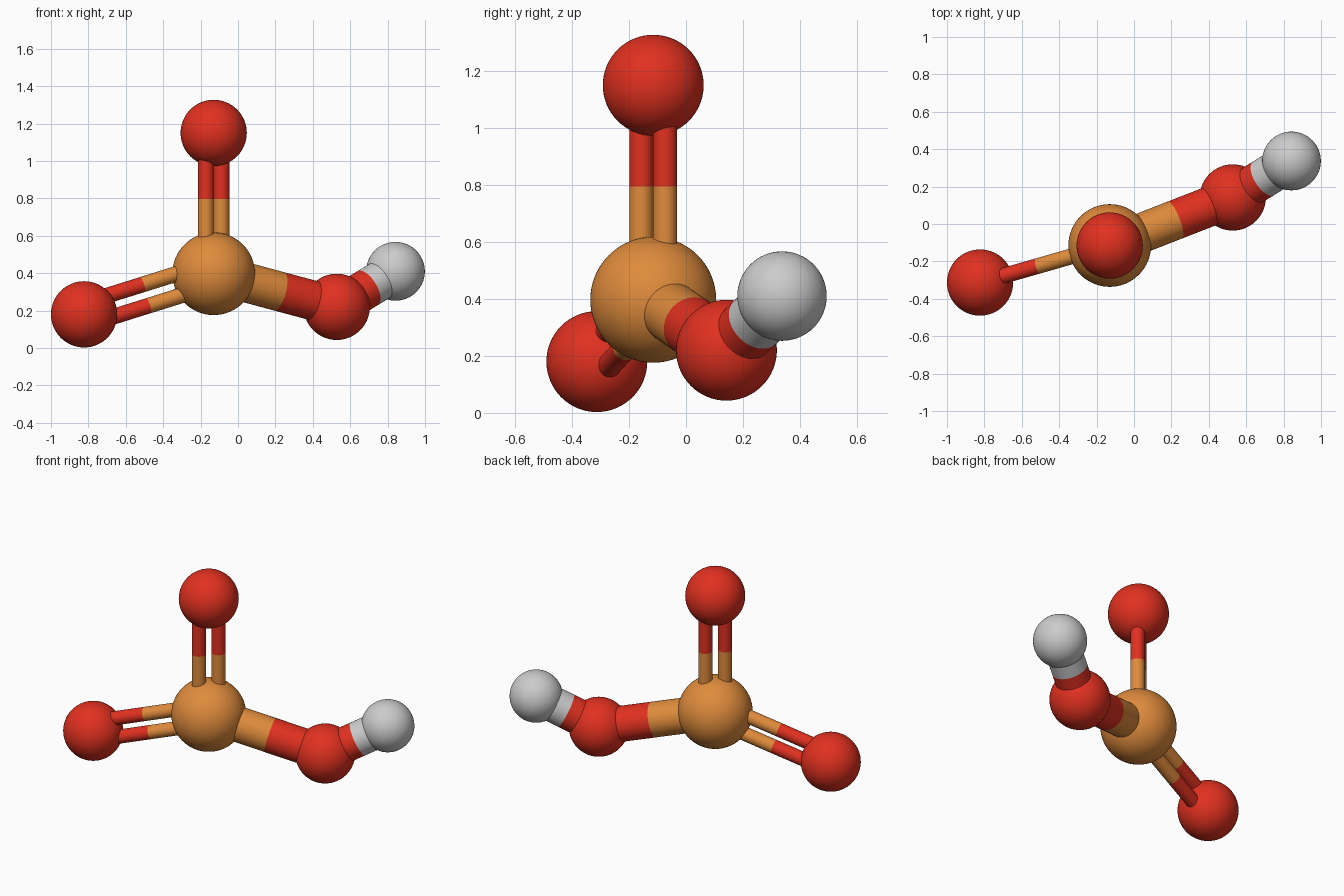
import bpy
from mathutils import Vector

if "Cube" in bpy.data.objects:
    bpy.data.objects.remove(bpy.data.objects["Cube"])


def paint(name, rgb):
    m = bpy.data.materials.new(name)
    m.diffuse_color = (*rgb, 1)
    m.use_nodes = True
    m.node_tree.nodes["Principled BSDF"].inputs["Base Color"].default_value = m.diffuse_color
    return m


ORANGE = paint("orange", (0.74, 0.26, 0.045))
RED = paint("red", (0.75, 0.03, 0.014))


def finish(name, mat):
    ob = bpy.context.object
    ob.name = name
    if mat:
        ob.data.materials.append(mat)
    bpy.ops.object.shade_smooth_by_angle()
    return ob


def ball(name, atom):
    pos, radius, mat = atom
    bpy.ops.mesh.primitive_uv_sphere_add(segments=64, ring_count=32, radius=radius, location=pos)
    finish(name, mat)


def rod(name, a, b, radius, mat):
    d = b - a
    bpy.ops.mesh.primitive_cylinder_add(vertices=48, radius=radius, depth=d.length, location=(a + b) / 2,
                                        rotation=d.to_track_quat('Z', 'Y').to_euler())
    finish(name, mat)


def bond(name, atom_a, atom_b, radius, offset=Vector((0, 0, 0))):
    # Two half rods, changing colour midway between the ball surfaces
    (a, ra, ma), (b, rb, mb) = atom_a, atom_b
    d = (b - a).normalized()
    mid = (a + d * ra + b - d * rb) / 2
    start, end = a + d * ra * 0.6, b - d * rb * 0.6
    rod(name + "_inner_half", start + offset, mid + offset, radius, ma)
    rod(name + "_outer_half", mid + offset, end + offset, radius, mb)


# Atoms: position, radius, material
centre = (Vector((-0.13, -0.115, 0.397)), 0.221, ORANGE)
top = (Vector((-0.13, -0.115, 1.15)), 0.177, RED)
left = (Vector((-0.823, -0.313, 0.18)), 0.177, RED)
right = (Vector((0.528, 0.142, 0.22)), 0.177, RED)
tip = (Vector((0.842, 0.337, 0.41)), 0.157, None)

for name, atom in (("centre_atom", centre), ("top_atom", top), ("left_atom", left),
                   ("right_atom", right), ("tip_atom", tip)):
    ball(name, atom)

# Single bonds
bond("right_bond", centre, right, 0.106)
bond("tip_bond", right, tip, 0.106)

# Double bonds: thin rods either side of the axis
along = (left[0] - centre[0]).normalized()
up = Vector((0, 0, 1))
upright = (up - along * along.z).normalized()
diagonal = Vector((1, 1, 0)).normalized()
for tag, side in (("a", -1), ("b", 1)):
    bond("top_bond_" + tag, centre, top, 0.042, diagonal * side * 0.059)
    bond("left_bond_" + tag, centre, left, 0.042, upright * side * 0.059)
